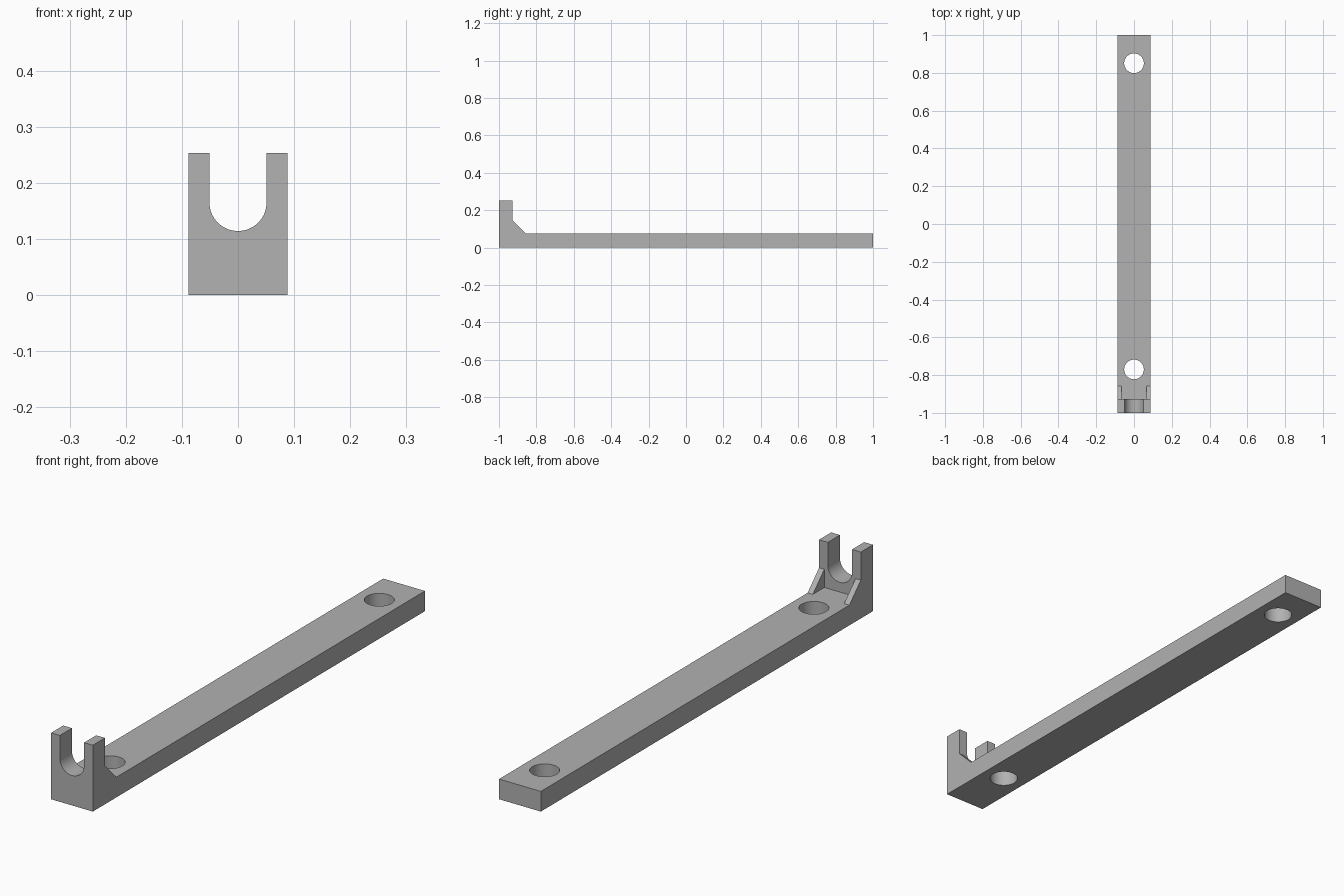
import bpy
import bmesh
import math
from mathutils import Vector

if "Cube" in bpy.data.objects:
    bpy.data.objects.remove(bpy.data.objects["Cube"], do_unlink=True)

HALF_W, BAR_H, TOP = 0.088, 0.077, 0.253
FRONT, BACK, PLATE_BACK = -1.0, 1.0, -0.927
GUSSET_Y, GUSSET_Z, GUSSET_T = -0.858, 0.146, 0.022
SLOT_R, SLOT_Z = 0.051, 0.165
HOLE_R, HOLES = 0.052, {"front": -0.77, "back": 0.851}

grey = bpy.data.materials.new("plain grey")
grey.use_nodes = True
colour = (0.445, 0.445, 0.445, 1)
grey.diffuse_color = colour
grey.node_tree.nodes["Principled BSDF"].inputs["Base Color"].default_value = colour


def prism(name, points, sweep):
    """Extrude a closed 3D outline along a vector."""
    bm = bmesh.new()
    face = bm.faces.new([bm.verts.new(p) for p in points])
    new = bmesh.ops.extrude_face_region(bm, geom=[face])["geom"]
    bmesh.ops.translate(bm, vec=Vector(sweep),
                        verts=[g for g in new if isinstance(g, bmesh.types.BMVert)])
    bmesh.ops.recalc_face_normals(bm, faces=bm.faces)
    mesh = bpy.data.meshes.new(name)
    bm.to_mesh(mesh)
    bm.free()
    mesh.materials.append(grey)
    obj = bpy.data.objects.new(name, mesh)
    bpy.context.collection.objects.link(obj)
    return obj


def combine(target, tool, operation):
    """Apply a boolean and discard its tool."""
    bpy.context.view_layer.objects.active = target
    mod = target.modifiers.new(tool.name, "BOOLEAN")
    mod.operation, mod.solver, mod.object = operation, "EXACT", tool
    bpy.ops.object.modifier_apply(modifier=mod.name)
    bpy.data.objects.remove(tool, do_unlink=True)


# Bar and upright plate as one L-shaped side profile
side = [(FRONT, 0), (BACK, 0), (BACK, BAR_H), (PLATE_BACK, BAR_H),
        (PLATE_BACK, TOP), (FRONT, TOP)]
bracket = prism("bracket", [(-HALF_W, y, z) for y, z in side], (2 * HALF_W, 0, 0))

# Triangular gussets at both edges, sunk into the corner
sink = 0.02
rib = [(PLATE_BACK - sink, BAR_H - sink), (GUSSET_Y, BAR_H - sink),
       (GUSSET_Y, BAR_H), (PLATE_BACK, GUSSET_Z), (PLATE_BACK - sink, GUSSET_Z)]
for label, x in (("right", -HALF_W), ("left", HALF_W - GUSSET_T)):
    gusset = prism(label + "_gusset", [(x, y, z) for y, z in rib], (GUSSET_T, 0, 0))
    combine(bracket, gusset, "UNION")

# Round-bottomed slot through the upright
arc = [math.pi + math.pi * i / 32 for i in range(33)]
slot = [(SLOT_R * math.cos(a), SLOT_Z + SLOT_R * math.sin(a)) for a in arc]
slot += [(SLOT_R, TOP + 0.1), (-SLOT_R, TOP + 0.1)]
cutter = prism("slot_cutter", [(x, FRONT - 0.1, z) for x, z in slot], (0, 0.3, 0))
combine(bracket, cutter, "DIFFERENCE")

# Screw holes through the bar
circle = [math.tau * i / 64 for i in range(64)]
for label, y in HOLES.items():
    ring = [(HOLE_R * math.cos(a), y + HOLE_R * math.sin(a), -0.1) for a in circle]
    combine(bracket, prism(label + "_hole_cutter", ring, (0, 0, 0.3)), "DIFFERENCE")

# Smooth the curved walls, keep the corners sharp
bpy.ops.object.select_all(action="DESELECT")
bracket.select_set(True)
bpy.context.view_layer.objects.active = bracket
bpy.ops.object.shade_smooth_by_angle(angle=math.radians(30))
